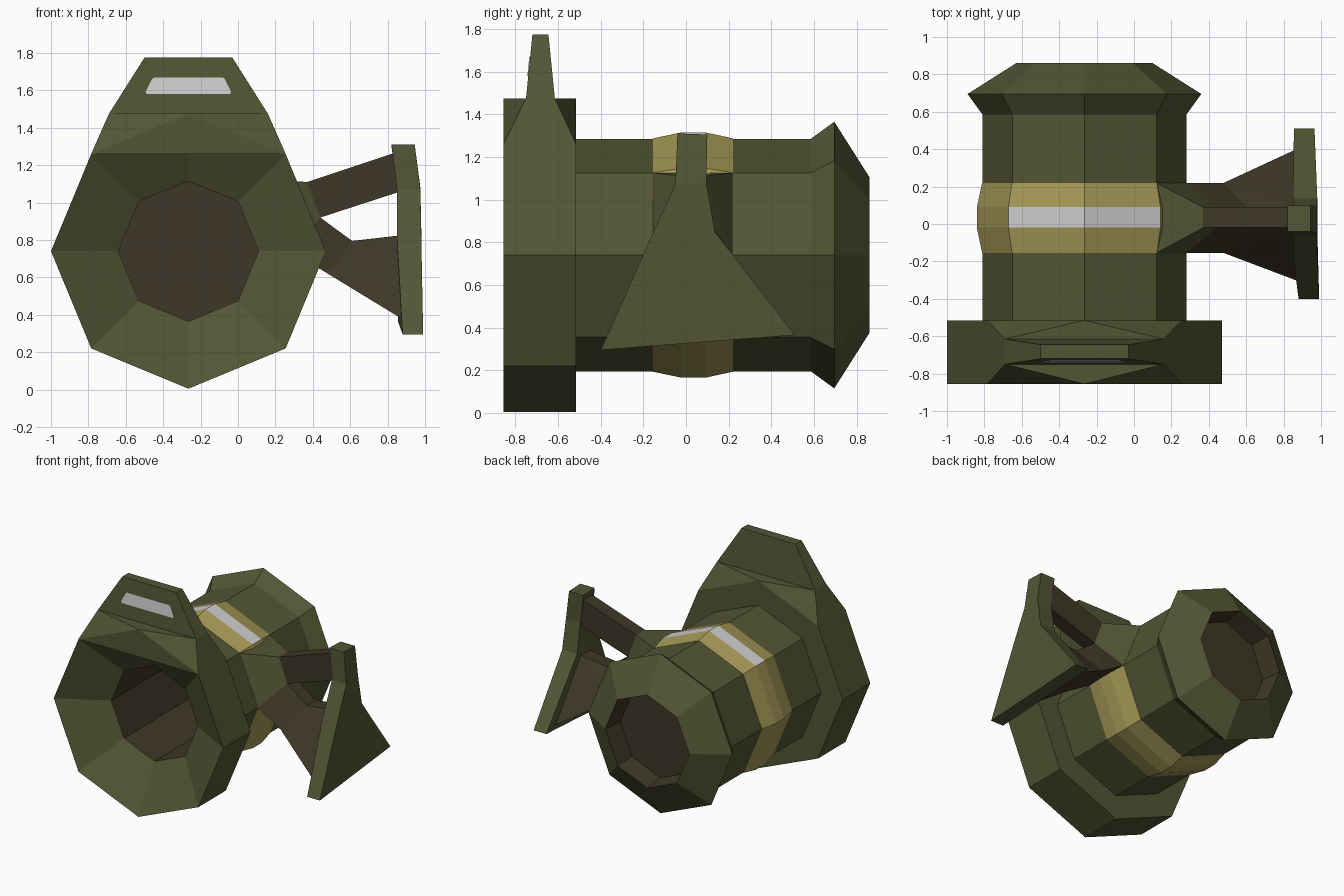
import bpy, bmesh, math

cube = bpy.data.objects.get("Cube")
if cube:
    bpy.data.objects.remove(cube, do_unlink=True)


def material(name, rgb):
    m = bpy.data.materials.new(name)
    m.use_nodes = True
    col = (*rgb, 1.0)
    m.diffuse_color = col
    m.node_tree.nodes["Principled BSDF"].inputs["Base Color"].default_value = col
    return m


GREEN = material("olive_green", (0.085, 0.092, 0.034))
BROWN = material("dark_brown", (0.048, 0.039, 0.020))
GOLD = material("dull_gold", (0.38, 0.32, 0.095))
WHITE = material("pale_grey", (0.62, 0.62, 0.62))

AXIS_X, AXIS_Z = -0.265, 0.74   # barrel axis runs along y
SIDES = 8


def finish(name, bm, mats, rule=None):
    bmesh.ops.recalc_face_normals(bm, faces=bm.faces)
    bm.normal_update()
    if rule:
        for f in bm.faces:
            f.material_index = rule(f)
    mesh = bpy.data.meshes.new(name)
    bm.to_mesh(mesh)
    bm.free()
    for m in mats:
        mesh.materials.append(m)
    obj = bpy.data.objects.new(name, mesh)
    bpy.context.collection.objects.link(obj)
    return obj


def lathe(name, profile, mats, rule, loop=False):
    """Octagonal turning of (y, radius) points; ends capped unless looped."""
    bm = bmesh.new()
    rings = []
    for y, r in profile:
        angles = [math.tau * i / SIDES for i in range(SIDES)]
        rings.append([bm.verts.new((AXIS_X + r * math.cos(a), y, AXIS_Z + r * math.sin(a)))
                      for a in angles])
    pairs = list(zip(rings, rings[1:]))
    if loop:
        pairs.append((rings[-1], rings[0]))
    else:
        bm.faces.new(rings[0])
        bm.faces.new(rings[-1])
    for a, b in pairs:
        for i in range(SIDES):
            j = (i + 1) % SIDES
            bm.faces.new((a[i], a[j], b[j], b[i]))
    return finish(name, bm, mats, rule)


def hull(name, points, mat):
    bm = bmesh.new()
    verts = [bm.verts.new(p) for p in points]
    res = bmesh.ops.convex_hull(bm, input=verts)
    junk = {g for g in res["geom_interior"] + res["geom_unused"]
            if isinstance(g, bmesh.types.BMVert)}
    bmesh.ops.delete(bm, geom=list(junk), context="VERTS")
    bmesh.ops.dissolve_limit(bm, angle_limit=0.02, verts=bm.verts, edges=bm.edges)
    return finish(name, bm, [mat])


def bars(*rows):
    """Each row (x, z, (y0, y1)) becomes a pair of points across y."""
    return [(x, y, z) for x, z, ys in rows for y in ys]


# Barrel: deep front bore, funnel, front ring, tube, rear flange, rear recess
def barrel_rule(f):
    c = f.calc_center_median()
    radius = math.hypot(c.x - AXIS_X, c.z - AXIS_Z)
    return 1 if radius < 0.355 and f.normal.y ** 2 < 0.2 or radius < 0.1 else 0


lathe("barrel", [(0.2, 0.375), (-0.655, 0.375), (-0.855, 0.735), (-0.515, 0.735),
                 (-0.515, 0.545), (0.585, 0.545), (0.695, 0.625), (0.86, 0.365),
                 (0.70, 0.345)], [GREEN, BROWN], barrel_rule)


# Gold band with a pale strip on its two upper middle faces
def band_rule(f):
    c = f.calc_center_median()
    return 1 if f.normal.z > 0.9 and abs(c.y - 0.035) < 0.02 and c.z > 1.2 else 0


lathe("band", [(-0.155, 0.5), (-0.155, 0.547), (-0.02, 0.575), (0.09, 0.575),
               (0.22, 0.547), (0.22, 0.5)], [GOLD, WHITE], band_rule, loop=True)

# Sight: sloping shoulder on the ring and a thin plate above it
RING = (-0.855, -0.515)
SHELF = (-0.75, -0.615)
TIP = (-0.72, -0.645)


def across(half, z, ys):
    return bars((AXIS_X - half, z, ys), (AXIS_X + half, z, ys))


hull("sight_shoulder", across(0.52, 1.26, RING) + across(0, 1.475, RING)
     + across(0.425, 1.475, SHELF), GREEN)
hull("sight_plate", across(0.425, 1.475, SHELF) + across(0.235, 1.775, TIP), GREEN)


# Pale window plate lying on the sloping front of the sight
def window_row(half, z):
    y = SHELF[0] + (z - 1.475) * 0.1
    return across(half, z, (y - 0.004, y + 0.004))


hull("sight_window", window_row(0.222, 1.58) + window_row(0.229, 1.592)
     + window_row(0.195, 1.66) + window_row(0.182, 1.67), WHITE)

# Handle mount and arms
WIDE = (-0.155, 0.22)
SLIM = (-0.02, 0.09)
FLARE = (-0.31, 0.41)
top_root, mid_root = (0.37, 1.11, SLIM), (0.44, 0.92, SLIM)
crook, low_root, side = (0.61, 0.795, SLIM), (0.48, 0.62, WIDE), (0.28, 0.74, WIDE)
hull("handle_mount", bars((0.12, 1.125, WIDE), side, top_root, mid_root), GREEN)
hull("upper_arm", bars(top_root, mid_root, (0.85, 1.27, SLIM), (0.87, 1.06, SLIM)), BROWN)
hull("arm_root", bars(mid_root, crook, low_root, side), BROWN)
hull("lower_arm", bars(crook, low_root, (0.87, 0.825, SLIM), (0.89, 0.37, FLARE)), BROWN)

# Grip plate: outline of (y, z, inner x, outer x), narrow above and flared below
outline = [(-0.04, 1.31, 0.82, 0.945), (0.10, 1.305, 0.82, 0.945),
           (0.095, 1.08, 0.85, 0.975), (0.135, 0.85, 0.85, 0.98),
           (0.51, 0.365, 0.855, 0.965), (-0.40, 0.295, 0.88, 0.99),
           (-0.17, 0.81, 0.85, 0.98), (-0.05, 1.07, 0.85, 0.975)]
bm = bmesh.new()
inner = [bm.verts.new((xi, y, z)) for y, z, xi, xo in outline]
outer = [bm.verts.new((xo, y, z)) for y, z, xi, xo in outline]
for side_verts in (inner, outer):
    a, b, c, d, e, f, g, h = side_verts
    for quad in ((a, b, c, h), (h, c, d, g), (g, d, e, f)):
        bm.faces.new(quad)
for i in range(len(outline)):
    j = (i + 1) % len(outline)
    bm.faces.new((inner[i], inner[j], outer[j], outer[i]))
finish("grip_plate", bm, [GREEN])
